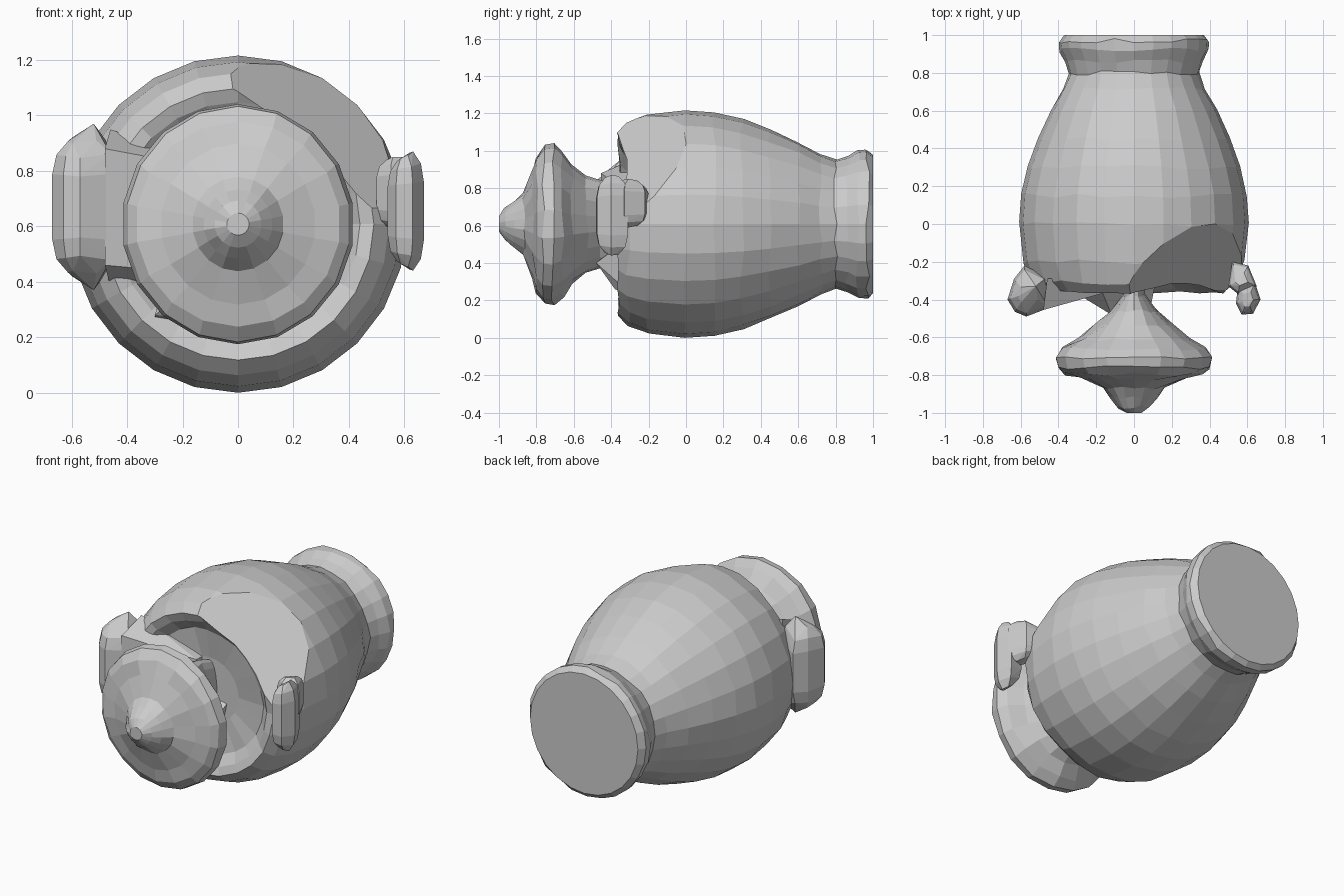
import bpy, bmesh, math, random

if "Cube" in bpy.data.objects:
    bpy.data.objects.remove(bpy.data.objects["Cube"])

random.seed(4)
CZ = 0.608  # height of the long axis


def finish(name, bm):
    bmesh.ops.recalc_face_normals(bm, faces=bm.faces)
    me = bpy.data.meshes.new(name)
    bm.to_mesh(me)
    bm.free()
    ob = bpy.data.objects.new(name, me)
    bpy.context.collection.objects.link(ob)
    return ob


def lathe(profile, sides, jitter=0.0):
    """Rings (y, rx, rz) round the lengthwise axis, capped at both ends."""
    bm = bmesh.new()
    rings = []
    for i, (y, rx, rz) in enumerate(profile):
        ring = []
        for k in range(sides):
            a = 2 * math.pi * k / sides
            inner = 0 < i < len(profile) - 1
            dy = random.uniform(-jitter, jitter) if inner else 0
            ring.append(bm.verts.new((rx * math.sin(a), y + dy, CZ + rz * math.cos(a))))
        rings.append(ring)
    for r, s in zip(rings, rings[1:]):
        for k in range(sides):
            j = (k + 1) % sides
            bm.faces.new((r[k], r[j], s[j], s[k]))
    bm.faces.new(rings[0])
    bm.faces.new(rings[-1])
    return bm


def hull(name, pts):
    bm = bmesh.new()
    for p in pts:
        bm.verts.new(p)
    bmesh.ops.convex_hull(bm, input=bm.verts)
    return finish(name, bm)


def lug(name, outline, zc, side):
    """Rounded lug: plan outline of (x, y, half height), rounded top and bottom."""
    cx = sum(p[0] for p in outline) / len(outline)
    cy = sum(p[1] for p in outline) / len(outline)
    pts = []
    for x, y, h in outline:
        for shrink, f in ((1, .5), (.85, .8), (.45, 1)):
            for s in (-1, 1):
                pts.append((side * (cx + (x - cx) * shrink), cy + (y - cy) * shrink, zc + s * h * f))
    return hull(name, pts)


# jar body with flared foot and slightly sunken mouth
body_profile = [(-0.28, .2, .2), (-0.30, .38, .38), (-0.345, .44, .44), (-0.36, .49, .49),
                (-0.31, .545, .545), (-0.2, .585, .585), (0, .608, .608), (0.15, .597, .597),
                (0.3, .562, .562), (0.45, .507, .507), (0.6, .44, .44), (0.72, .375, .375),
                (0.8, .345, .345), (0.86, .365, .365), (0.92, .395, .395), (0.97, .398, .398),
                (1.0, .37, .37)]
bm = lathe(body_profile, 24, 0.012)
# broken shoulder on the upper right
cut = bmesh.ops.bisect_plane(bm, geom=bm.verts[:] + bm.edges[:] + bm.faces[:],
                             plane_co=(.47, .02, 1.02), plane_no=(.149, -.154, .1685),
                             clear_outer=True)
edges = [e for e in cut["geom_cut"] if isinstance(e, bmesh.types.BMEdge)]
bmesh.ops.holes_fill(bm, edges=edges, sides=0)
finish("jar_body", bm)

# lid with domed knob and narrowing plug
lid_profile = [(-1.0, .04, .04), (-.97, .085, .085), (-.92, .125, .125), (-.87, .165, .17),
               (-.82, .28, .29), (-.795, .37, .37), (-.76, .405, .425), (-.71, .42, .433),
               (-.66, .385, .39), (-.61, .30, .32), (-.53, .20, .26), (-.46, .13, .235),
               (-.38, .06, .22), (-.26, .05, .18)]
finish("lid", lathe(lid_profile, 18, 0.01))

# side lugs blending back into the shoulder
lug("right_handle", [(.54, -.42, .18), (.57, -.48, .19), (.63, -.475, .2), (.67, -.40, .215),
                     (.64, -.31, .21), (.55, -.33, .18)], .655, 1)
lug("right_handle_root", [(.50, -.33, .12), (.55, -.37, .13), (.65, -.33, .13), (.605, -.22, .12),
                          (.52, -.2, .1)], .72, 1)
lug("left_handle", [(.44, -.44, .24), (.57, -.49, .22), (.63, -.465, .23), (.67, -.40, .235),
                    (.635, -.29, .25), (.58, -.22, .24), (.46, -.28, .30)], .67, -1)

# thin web between left lug and plug
hull("left_web", [(-.48, -.455, .46), (-.48, -.455, .88), (-.05, -.335, .42), (-.05, -.335, .80),
                  (-.46, -.29, .38), (-.46, -.29, .95), (-.05, -.27, .45), (-.05, -.27, .80)])

# lower web joining plug to rim
hull("lower_web", [(-.12, -.48, .42), (.08, -.48, .40), (-.30, -.37, .28), (.02, -.38, .26),
                   (-.3, -.28, .26), (.05, -.28, .22), (.12, -.28, .55), (-.2, -.28, .6)])
